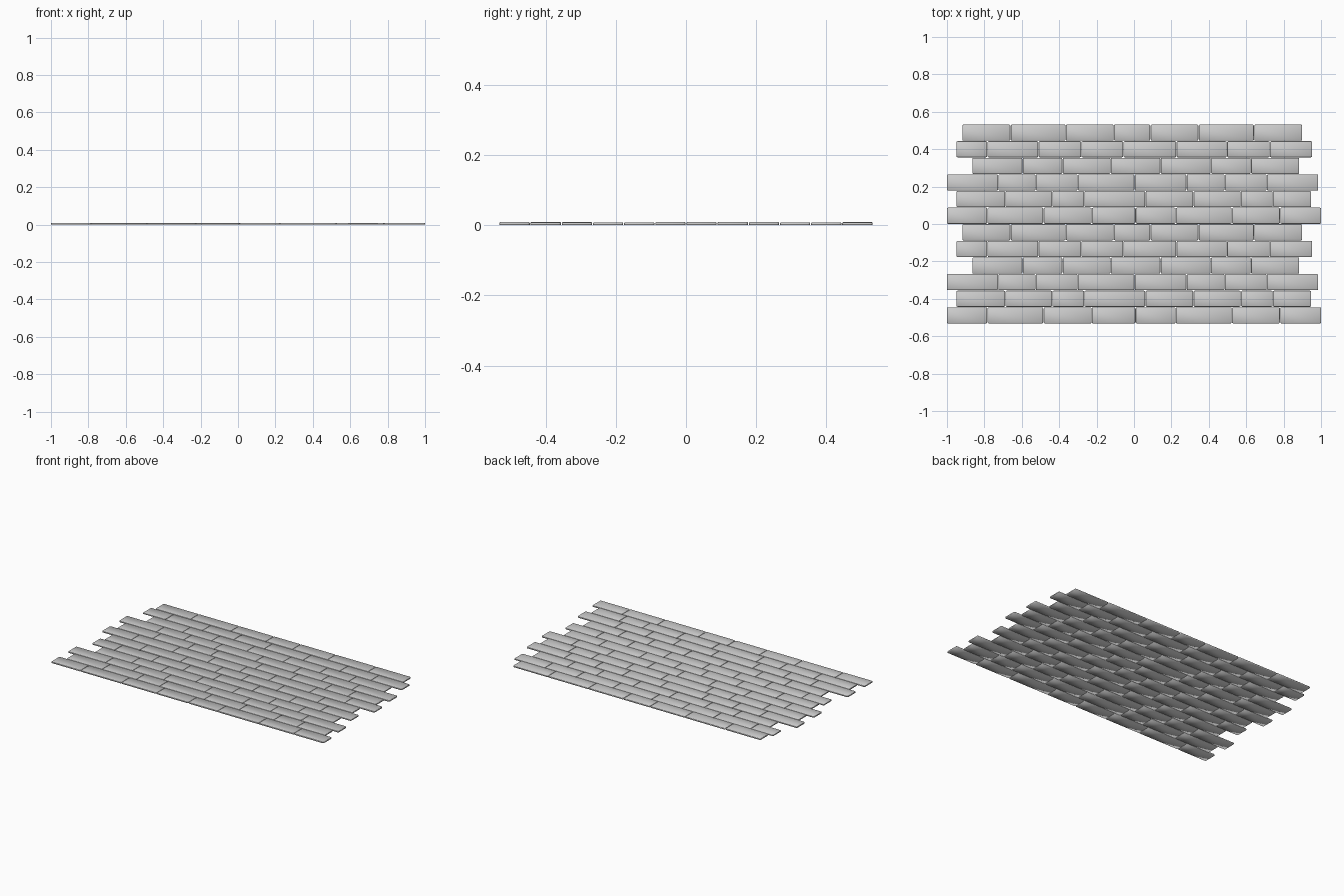
import bpy, bmesh, random

if "Cube" in bpy.data.objects:
    bpy.data.objects.remove(bpy.data.objects["Cube"])

random.seed(4)
PITCH = 0.0888      # row spacing
GAP = 0.0025        # joint between planks
HEIGHT = 0.009

# joint positions along x for the six repeating rows (back to front)
ROWS = [
    [-0.918, -0.66, -0.365, -0.108, 0.088, 0.345, 0.642, 0.899],
    [-0.949, -0.784, -0.511, -0.282, -0.057, 0.227, 0.497, 0.726, 0.952],
    [-0.864, -0.596, -0.382, -0.125, 0.142, 0.411, 0.625, 0.883],
    [-1.0, -0.726, -0.526, -0.301, 0.003, 0.281, 0.485, 0.71, 0.985],
    [-0.949, -0.688, -0.437, -0.266, 0.061, 0.318, 0.571, 0.742, 0.947],
    [-1.0, -0.784, -0.484, -0.226, 0.008, 0.223, 0.523, 0.781, 1.0],
]
# rows that sit a little higher than their neighbours
TOPS = [0, -0.001, -0.001, 0, 0, 0]


def plank(name, x0, x1, y0, y1, top):
    """Flat stone with clipped corners and a softened top edge."""
    bm = bmesh.new()
    bmesh.ops.create_cube(bm, size=1)
    for v in bm.verts:
        v.co.x = x1 if v.co.x > 0 else x0
        v.co.y = y1 if v.co.y > 0 else y0
        v.co.z = top if v.co.z > 0 else 0
    upright = [e for e in bm.edges
               if abs(e.verts[0].co.z - e.verts[1].co.z) > 0.001]
    bmesh.ops.bevel(bm, geom=upright, offset=0.006, segments=2,
                    profile=0.5, affect='EDGES')
    rim = [e for e in bm.edges if all(v.co.z > top - 1e-5 for v in e.verts)]
    bmesh.ops.bevel(bm, geom=rim, offset=0.002, segments=1,
                    profile=0.5, affect='EDGES')
    for f in bm.faces:
        f.smooth = True
    mesh = bpy.data.meshes.new(name)
    bm.to_mesh(mesh)
    bm.free()
    bpy.context.collection.objects.link(bpy.data.objects.new(name, mesh))


# two copies of the six-row pattern
for r in range(12):
    y1 = 6 * PITCH - r * PITCH
    joints = ROWS[r % 6]
    last = len(joints) - 2
    for i, (a, b) in enumerate(zip(joints, joints[1:])):
        plank(f"paving_row{r + 1}_stone{i + 1}",
              a + (GAP / 2 if i else 0), b - (GAP / 2 if i < last else 0),
              y1 - PITCH + GAP / 2, y1 - GAP / 2,
              HEIGHT + TOPS[r % 6] - random.uniform(0, 0.0008))
